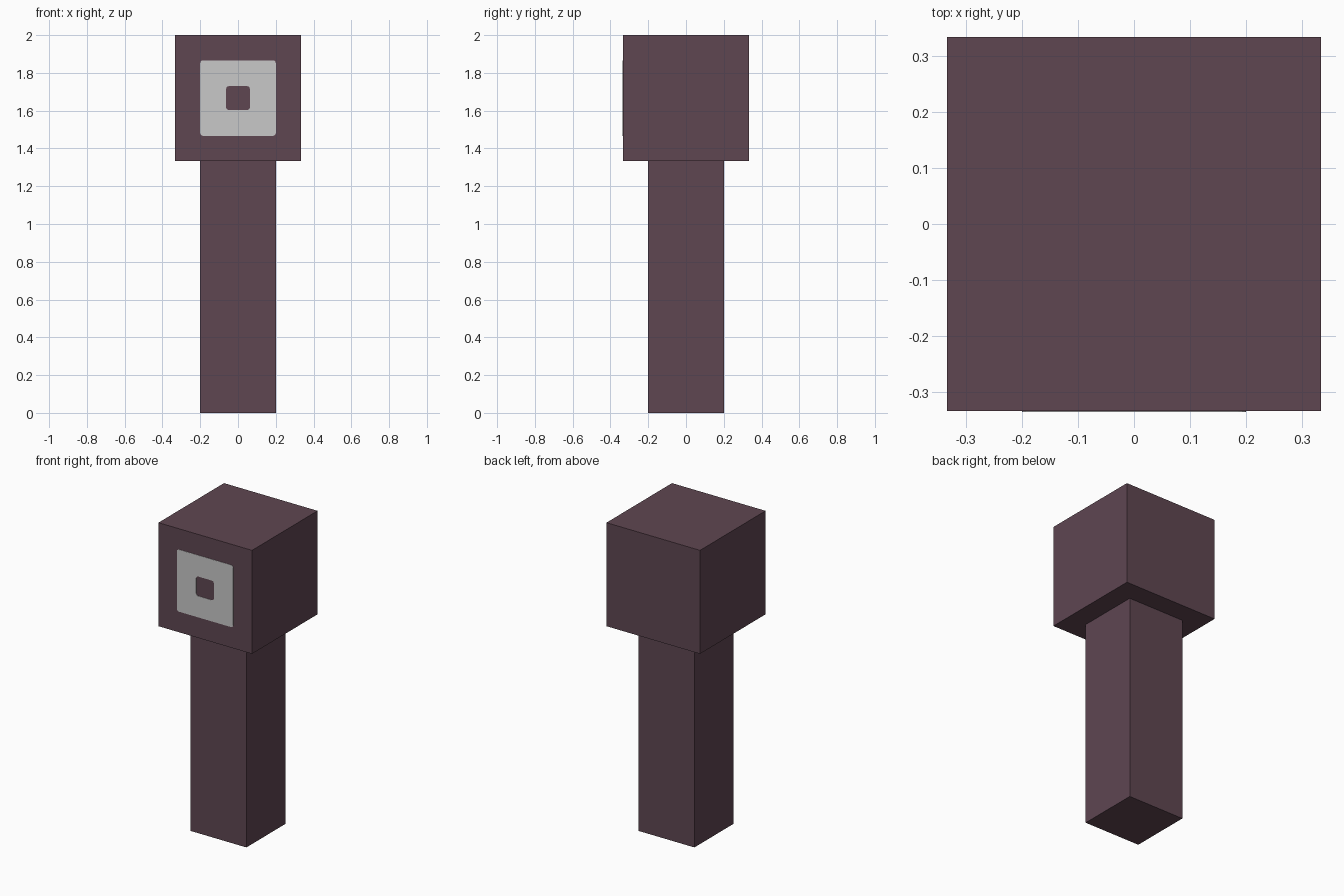
import bpy, bmesh, math

cube = bpy.data.objects.get("Cube")
if cube:
    bpy.data.objects.remove(cube, do_unlink=True)


def material(name, rgb):
    m = bpy.data.materials.new(name)
    m.use_nodes = True
    m.diffuse_color = (*rgb, 1)
    bsdf = m.node_tree.nodes["Principled BSDF"]
    bsdf.inputs["Base Color"].default_value = (*rgb, 1)
    bsdf.inputs["Roughness"].default_value = 0.9
    return m


plum = material("dark plum", (0.114, 0.061, 0.083))
grey = material("light grey", (0.58, 0.58, 0.58))


def finish(name, bm, mat):
    bmesh.ops.recalc_face_normals(bm, faces=bm.faces)
    mesh = bpy.data.meshes.new(name)
    bm.to_mesh(mesh)
    bm.free()
    mesh.materials.append(mat)
    obj = bpy.data.objects.new(name, mesh)
    bpy.context.collection.objects.link(obj)
    return obj


def block(name, width, z0, z1, mat):
    bm = bmesh.new()
    bmesh.ops.create_cube(bm, size=1)
    for v in bm.verts:
        v.co.x *= width
        v.co.y *= width
        v.co.z = z0 if v.co.z < 0 else z1
    return finish(name, bm, mat)


def rounded_square(half, r, steps=3):
    """Outline points (x, z) of a square with rounded corners."""
    pts = []
    for k, (sx, sz) in enumerate([(1, 1), (-1, 1), (-1, -1), (1, -1)]):
        for i in range(steps + 1):
            a = math.pi / 2 * (k + i / steps)
            pts.append((sx * (half - r) + r * math.cos(a),
                        sz * (half - r) + r * math.sin(a)))
    return pts


# Square shaft and cubic head
HEAD = 2 / 3
block("shaft", 0.4, 0, 2 - HEAD, plum)
block("head", HEAD, 2 - HEAD, 2, plum)

# Thin square ring on the front of the head, its open middle showing the head
bm = bmesh.new()
front, back, mid_z = -HEAD / 2 - 0.002, -HEAD / 2, 2 - HEAD / 2
loops = [[bm.verts.new((x, y, mid_z + z)) for x, z in rounded_square(half, r)]
         for half, r, y in [(0.2, 0.014, front), (0.063, 0.014, front),
                            (0.063, 0.014, back), (0.2, 0.014, back)]]
for a, b in zip(loops, loops[1:] + loops[:1]):
    for i in range(len(a)):
        j = (i + 1) % len(a)
        bm.faces.new((a[i], a[j], b[j], b[i]))
finish("square_ring", bm, grey)
